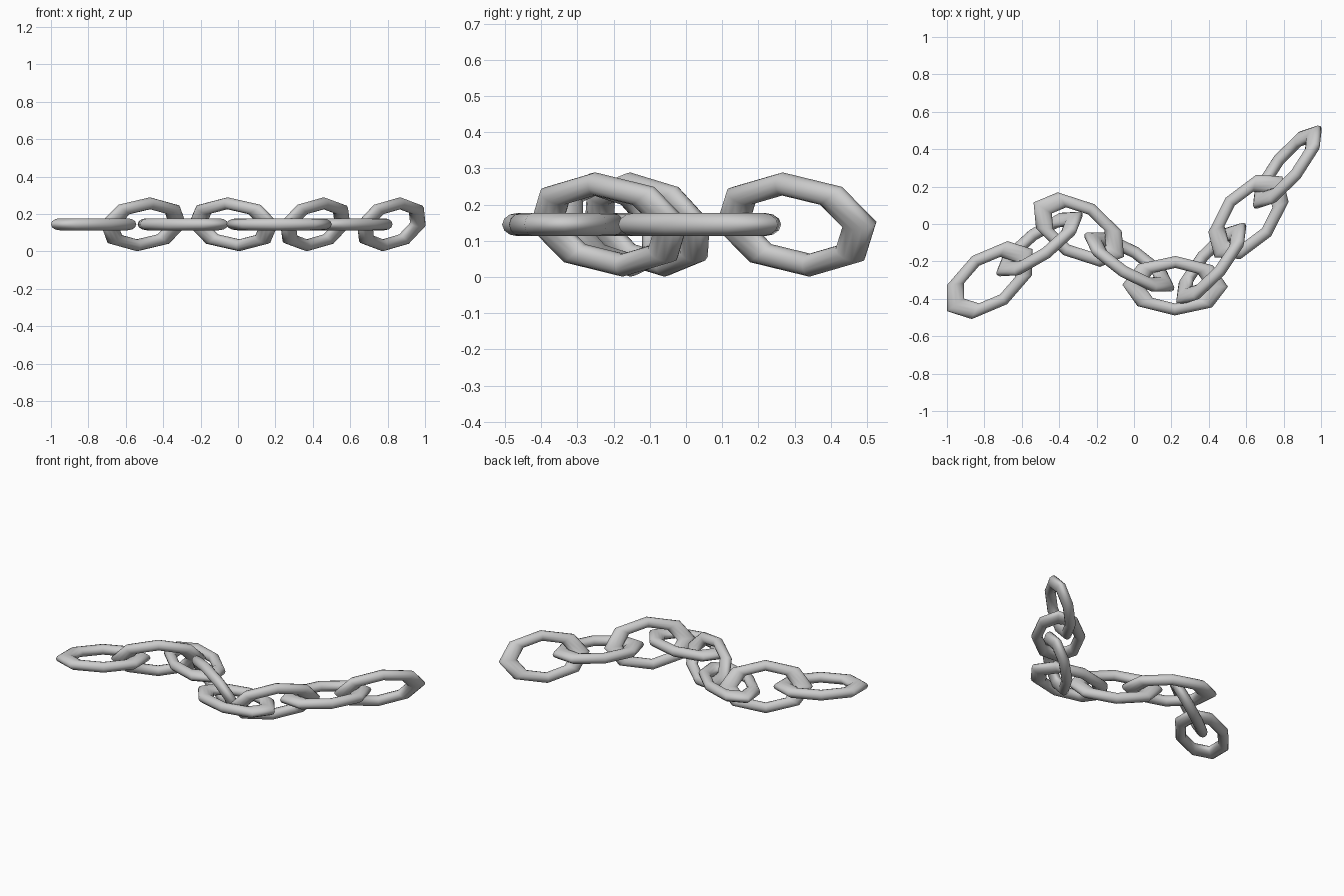
import bpy
from math import radians

if "Cube" in bpy.data.objects:
    bpy.data.objects.remove(bpy.data.objects["Cube"])

RING = 0.127      # half width of the link's centre line
TUBE = 0.032      # tube radius
STRETCH = 1.775   # link length against width
TILT = -62        # roll of every second link

# Chain links in order: x, y, heading in degrees
links = [
    (-0.772, -0.300, 36),
    (-0.505, -0.107, 36),
    (-0.295, -0.030, -31),
    (-0.025, -0.203, -32),
    (0.220, -0.330, -1),
    (0.413, -0.213, 50),
    (0.612, 0.038, 50),
    (0.820, 0.304, 51),
]


def chain_link(index, x, y, heading):
    # Eight-sided ring, stretched lengthwise, every second one rolled over
    bpy.ops.mesh.primitive_torus_add(
        major_radius=RING, minor_radius=TUBE,
        major_segments=8, minor_segments=12)
    ob = bpy.context.object
    ob.name = f"chain_link_{index + 1}"
    ob.scale = (STRETCH, 1, 1)
    ob.rotation_euler = (radians(TILT) if index % 2 else 0, 0, radians(heading))
    ob.location = (x, y, 0.145)
    bpy.ops.object.shade_smooth()


for i, (x, y, heading) in enumerate(links):
    chain_link(i, x, y, heading)
